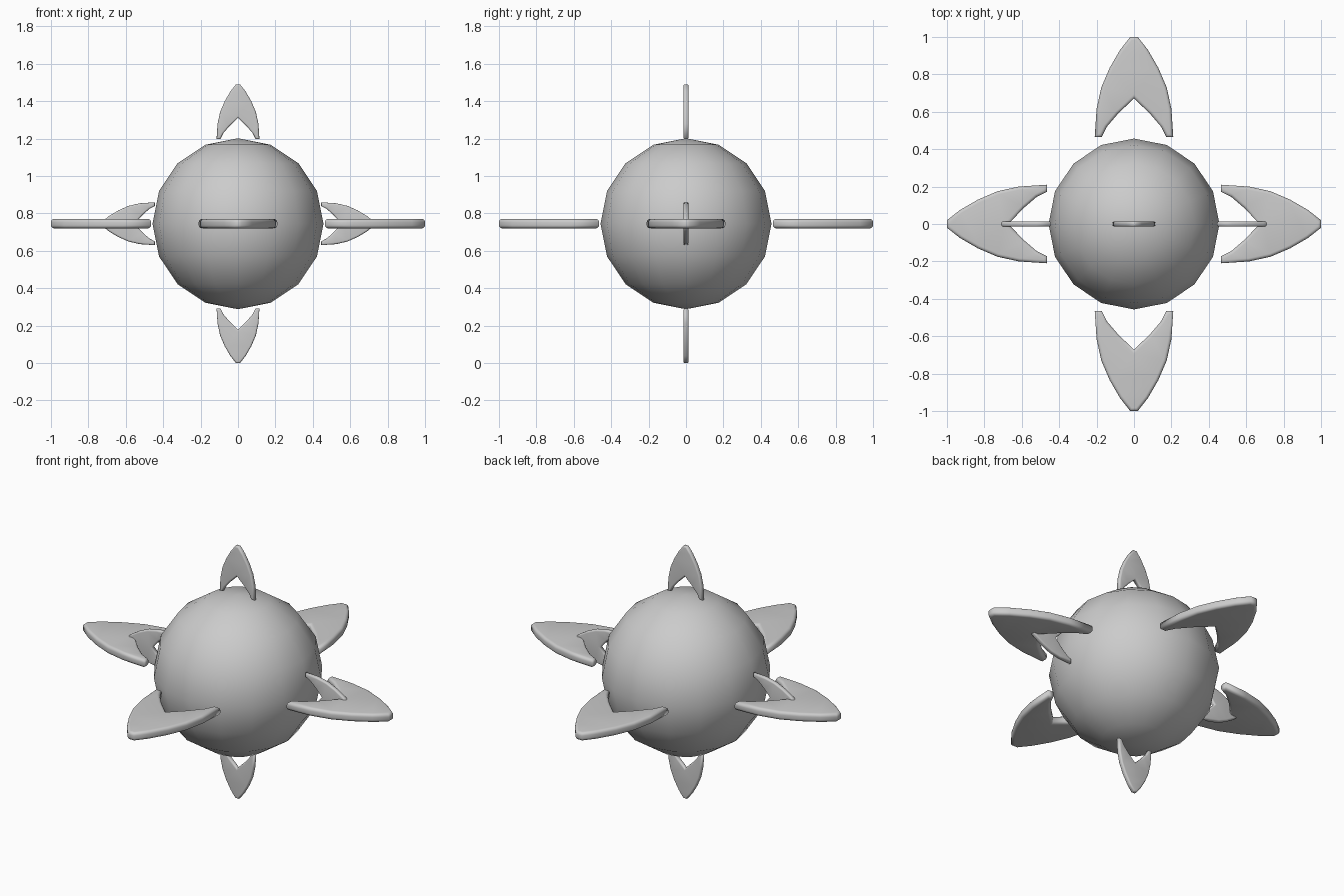
import bpy
import bmesh
from math import pi
from mathutils import Matrix

cube = bpy.data.objects.get("Cube")
if cube:
    bpy.data.objects.remove(cube, do_unlink=True)

CENTRE = Matrix.Translation((0, 0, 0.745))

grey = bpy.data.materials.new("plain_grey")
grey.use_nodes = True
colour = (0.6, 0.6, 0.6, 1)
grey.diffuse_color = colour
grey.node_tree.nodes["Principled BSDF"].inputs["Base Color"].default_value = colour


def finish(name, bm):
    """Turn a bmesh into a smooth grey object."""
    bmesh.ops.recalc_face_normals(bm, faces=bm.faces)
    for face in bm.faces:
        face.smooth = True
    mesh = bpy.data.meshes.new(name)
    bm.to_mesh(mesh)
    bm.free()
    mesh.materials.append(grey)
    obj = bpy.data.objects.new(name, mesh)
    bpy.context.collection.objects.link(obj)
    return obj


# Right half of the swallow-tailed fin: tip, outer edge, base, notch
HALF = [(0.02, 0.535), (0.075, 0.465), (0.13, 0.37), (0.175, 0.265),
        (0.2, 0.15), (0.21, 0.0), (0.172, 0.0), (0.145, 0.055),
        (0.085, 0.125)]
NOTCH = (0, 0.207)
THICK = 0.05


def fin(name, base, scale, stretch, turn):
    """Notched fin pointing along +y, moved out to base, then turned."""
    bm = bmesh.new()
    outline = HALF + [NOTCH] + [(-x, y) for x, y in reversed(HALF)]
    verts = [bm.verts.new((x, y, -THICK / 2)) for x, y in outline]
    face = bm.faces.new(verts)
    grown = bmesh.ops.extrude_face_region(bm, geom=[face])["geom"]
    top = [v for v in grown if isinstance(v, bmesh.types.BMVert)]
    bmesh.ops.translate(bm, verts=top, vec=(0, 0, THICK))

    # Round both rims
    rims = [e for e in bm.edges if abs(e.verts[0].co.z - e.verts[1].co.z) < 1e-5]
    bmesh.ops.bevel(bm, geom=rims, offset=0.017, segments=4, profile=0.5,
                    affect='EDGES', clamp_overlap=True)
    flat = [f for f in bm.faces if len(f.verts) > 4]
    bmesh.ops.triangulate(bm, faces=flat)
    place = (CENTRE @ turn @ Matrix.Translation((0, base, 0))
             @ Matrix.Diagonal((scale, scale * stretch, scale, 1)))
    bmesh.ops.transform(bm, matrix=place, verts=bm.verts)
    return finish(name, bm)


# Round body
ball = bmesh.new()
bmesh.ops.create_uvsphere(ball, u_segments=16, v_segments=8, radius=0.457,
                          matrix=CENTRE)
finish("body", ball)

# Four large flat fins around the middle
for i, side in enumerate(("back", "left", "front", "right")):
    fin("large_fin_" + side, 0.465, 1, 1, Matrix.Rotation(-i * pi / 2, 4, 'Z'))

# Four small upright fins in the side-to-side plane
upright = Matrix.Rotation(pi / 2, 4, 'X')
for i, side in enumerate(("top", "left", "bottom", "right")):
    base, stretch = (0.453, 1.0) if i % 2 == 0 else (0.445, 0.965)
    fin("small_fin_" + side, base, 0.546, stretch,
        Matrix.Rotation(i * pi / 2, 4, 'Y') @ upright)
